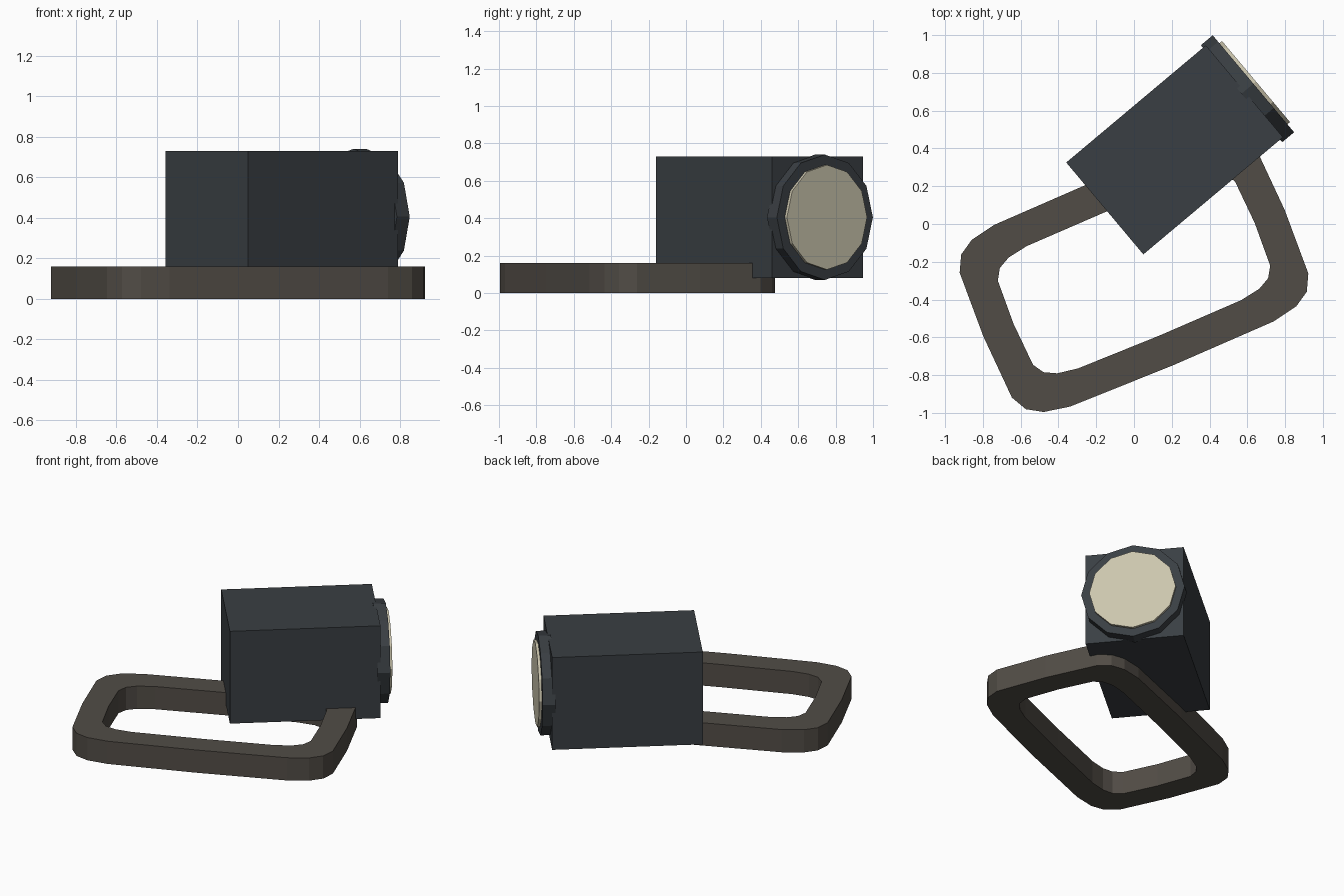
import bpy, bmesh
from math import sin, cos, pi, radians, copysign
from mathutils import Matrix, Vector

if "Cube" in bpy.data.objects:
    bpy.data.objects.remove(bpy.data.objects["Cube"])


def material(name, rgb):
    m = bpy.data.materials.new(name)
    m.diffuse_color = (*rgb, 1)
    m.use_nodes = True
    m.node_tree.nodes["Principled BSDF"].inputs["Base Color"].default_value = m.diffuse_color
    return m


def add_object(name, bm, mat, matrix):
    bmesh.ops.recalc_face_normals(bm, faces=bm.faces)
    me = bpy.data.meshes.new(name)
    bm.to_mesh(me)
    bm.free()
    me.materials.append(mat)
    ob = bpy.data.objects.new(name, me)
    ob.matrix_world = matrix
    bpy.context.collection.objects.link(ob)
    return ob


slate = material("slate", (0.042, 0.049, 0.056))
bronze = material("bronze", (0.083, 0.073, 0.061))
cream = material("cream", (0.6, 0.56, 0.42))

# Lamp frame of reference: local x points out through the lens
lamp = Matrix.Translation((0.215, 0.3925, 0.405)) @ Matrix.Rotation(radians(40), 4, 'Z')
LENGTH, WIDTH, HEIGHT = 0.965, 0.635, 0.65
FRONT = LENGTH / 2

# Lamp housing
bm = bmesh.new()
bmesh.ops.create_cube(bm, size=1)
bmesh.ops.scale(bm, vec=Vector((LENGTH, WIDTH, HEIGHT)), verts=bm.verts)
add_object("lamp_housing", bm, slate, lamp)


def disc(name, radius, x0, x1, mat):
    """Twelve-sided cylinder along local x with a vertex at the top."""
    bm = bmesh.new()
    bmesh.ops.create_cone(bm, cap_ends=True, segments=12, radius1=radius,
                          radius2=radius, depth=x1 - x0)
    bmesh.ops.transform(bm, verts=bm.verts,
                        matrix=Matrix.Translation(((x0 + x1) / 2, 0, 0))
                        @ Matrix.Rotation(pi / 2, 4, 'Y'))
    return add_object(name, bm, mat, lamp)


# Lens rim and lens
disc("lens_rim", 0.335, FRONT - 0.02, FRONT + 0.062, slate)
disc("lens", 0.28, FRONT - 0.01, FRONT + 0.08, cream)


# Handle loop: superellipse band lying on the ground
def superellipse(a, b, n=6, count=20):
    def power(v):
        return copysign(abs(v) ** (2 / n), v) if abs(v) > 1e-6 else 0.0
    return [(a * power(cos(2 * pi * i / count)), b * power(sin(2 * pi * i / count)))
            for i in range(count)]


bm = bmesh.new()
outer, inner = superellipse(0.865, 0.53), superellipse(0.692, 0.357)
rings = [[bm.verts.new((x, y, z)) for x, y in loop]
         for loop, z in ((outer, 0), (outer, 0.16), (inner, 0.16), (inner, 0))]
for k in range(4):
    p, q = rings[k], rings[(k + 1) % 4]
    for i in range(20):
        j = (i + 1) % 20
        bm.faces.new((p[i], p[j], q[j], q[i]))
add_object("handle_loop", bm, bronze,
           Matrix.Translation((0, -0.26, 0)) @ Matrix.Rotation(radians(22.7), 4, 'Z'))
